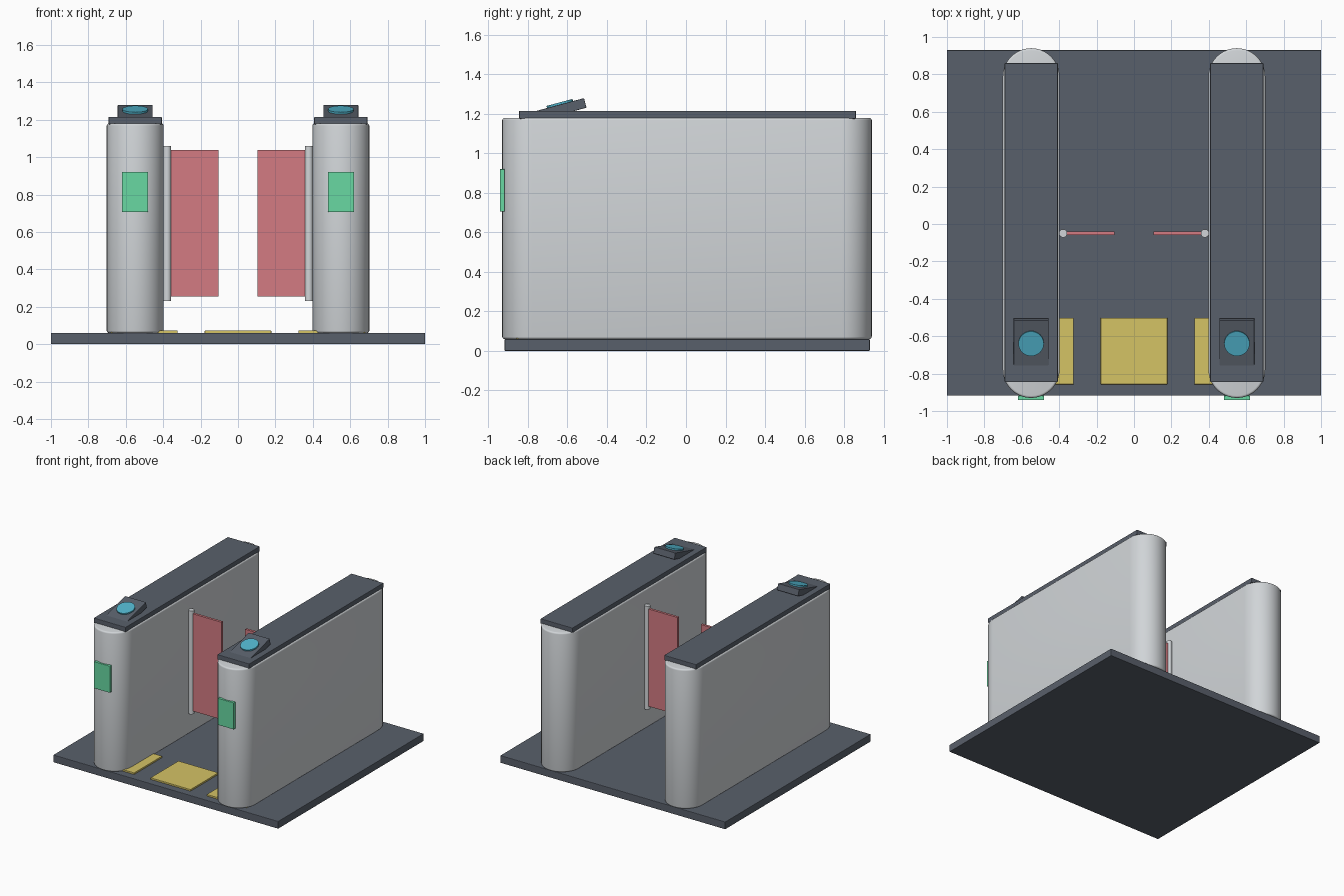
import bpy, bmesh, math
from mathutils import Matrix

if "Cube" in bpy.data.objects:
    bpy.data.objects.remove(bpy.data.objects["Cube"])


def material(name, r, g, b):
    """Flat colour given as 0-255 display values, stored as linear."""
    lin = [((c / 255 + 0.055) / 1.055) ** 2.4 for c in (r, g, b)]
    m = bpy.data.materials.new(name)
    m.diffuse_color = (*lin, 1.0)
    m.use_nodes = True
    m.node_tree.nodes["Principled BSDF"].inputs["Base Color"].default_value = m.diffuse_color
    return m


LIGHT = material("light_grey", 209, 213, 216)
DARK = material("dark_slate", 89, 96, 107)
GREEN = material("signal_green", 104, 216, 162)
RED = material("gate_red", 212, 123, 130)
YELLOW = material("mat_yellow", 213, 195, 101)
BLUE = material("scanner_blue", 80, 178, 202)


def finish(name, bm, mat, bevel=0.0, segments=2, smooth=False):
    """Bevel the hard edges, then turn the mesh into a coloured object."""
    if bevel:
        hard = [e for e in bm.edges if e.calc_face_angle(0) > math.radians(50)]
        bmesh.ops.bevel(bm, geom=hard, offset=bevel, segments=segments,
                        profile=0.5, affect='EDGES')
    bmesh.ops.recalc_face_normals(bm, faces=bm.faces)
    me = bpy.data.meshes.new(name)
    bm.to_mesh(me)
    bm.free()
    me.materials.append(mat)
    ob = bpy.data.objects.new(name, me)
    bpy.context.collection.objects.link(ob)
    if smooth:
        bpy.ops.object.select_all(action='DESELECT')
        ob.select_set(True)
        bpy.context.view_layer.objects.active = ob
        bpy.ops.object.shade_smooth_by_angle(angle=math.radians(35))
    return ob


def box(name, x, y, z, mat, bevel=0.0):
    """Box from (min, max) ranges."""
    bm = bmesh.new()
    size = [b - a for a, b in (x, y, z)]
    mid = [(a + b) / 2 for a, b in (x, y, z)]
    bmesh.ops.create_cube(bm, size=1, matrix=Matrix.Translation(mid) @ Matrix.Diagonal((*size, 1)))
    return finish(name, bm, mat, bevel)


def cylinder(name, radius, depth, matrix, mat, bevel=0.0):
    bm = bmesh.new()
    bmesh.ops.create_cone(bm, cap_ends=True, segments=32, radius1=radius,
                          radius2=radius, depth=depth, matrix=matrix)
    return finish(name, bm, mat, bevel, smooth=True)


def stadium(name, cx, y0, y1, z0, z1, r, mat, steps=20):
    """Upright slab with half-round ends."""
    bm = bmesh.new()
    ring = []
    for cy, start in ((y1 - r, 0), (y0 + r, math.pi)):
        for i in range(steps + 1):
            a = start + math.pi * i / steps
            ring.append(bm.verts.new((cx + r * math.cos(a), cy + r * math.sin(a), z0)))
    face = bm.faces.new(ring)
    top = bmesh.ops.extrude_face_region(bm, geom=[face])["geom"]
    bmesh.ops.translate(bm, vec=(0, 0, z1 - z0),
                        verts=[v for v in top if isinstance(v, bmesh.types.BMVert)])
    bmesh.ops.recalc_face_normals(bm, faces=bm.faces)
    return finish(name, bm, mat, 0.012, 3, smooth=True)


# Floor plate and the middle floor mat
box("floor_plate", (-1, 1), (-0.918, 0.93), (0, 0.06), DARK, 0.004)
box("centre_mat", (-0.178, 0.178), (-0.857, -0.502), (0.055, 0.073), YELLOW, 0.002)

TILT = math.radians(15)

for side, s in (("left", -1), ("right", 1)):
    cx = 0.55 * s

    def span(a, b):
        return tuple(sorted((a * s, b * s)))

    # Cabinet with its lid
    stadium(side + "_cabinet", cx, -0.93, 0.94, 0.06, 1.18, 0.152, LIGHT)
    box(side + "_lid", span(0.407, 0.692), (-0.845, 0.86), (1.175, 1.215), DARK, 0.004)

    # Tilted card reader with a round scanner on top
    tilt = Matrix.Translation((cx, -0.634, 1.222)) @ Matrix.Rotation(TILT, 4, 'X')
    bm = bmesh.new()
    bmesh.ops.create_cube(bm, size=1, matrix=tilt @ Matrix.Diagonal((0.187, 0.257, 0.05, 1)))
    finish(side + "_reader", bm, DARK, 0.003)
    cylinder(side + "_scanner", 0.068, 0.014,
             tilt @ Matrix.Translation((0, 0.003, 0.029)), BLUE)

    # Status panel on the front end
    box(side + "_status_panel", span(0.48, 0.62), (-0.942, -0.918), (0.706, 0.92), GREEN, 0.002)

    # Gate post and barrier leaf
    cylinder(side + "_gate_post", 0.022, 0.83,
             Matrix.Translation((0.379 * s, -0.05, 0.645)), LIGHT)
    box(side + "_gate_leaf", span(0.105, 0.37), (-0.06, -0.04), (0.255, 1.037), RED)

    # Floor mat running under the cabinet
    box(side + "_mat", span(0.323, 0.678), (-0.857, -0.502), (0.055, 0.073), YELLOW, 0.002)
